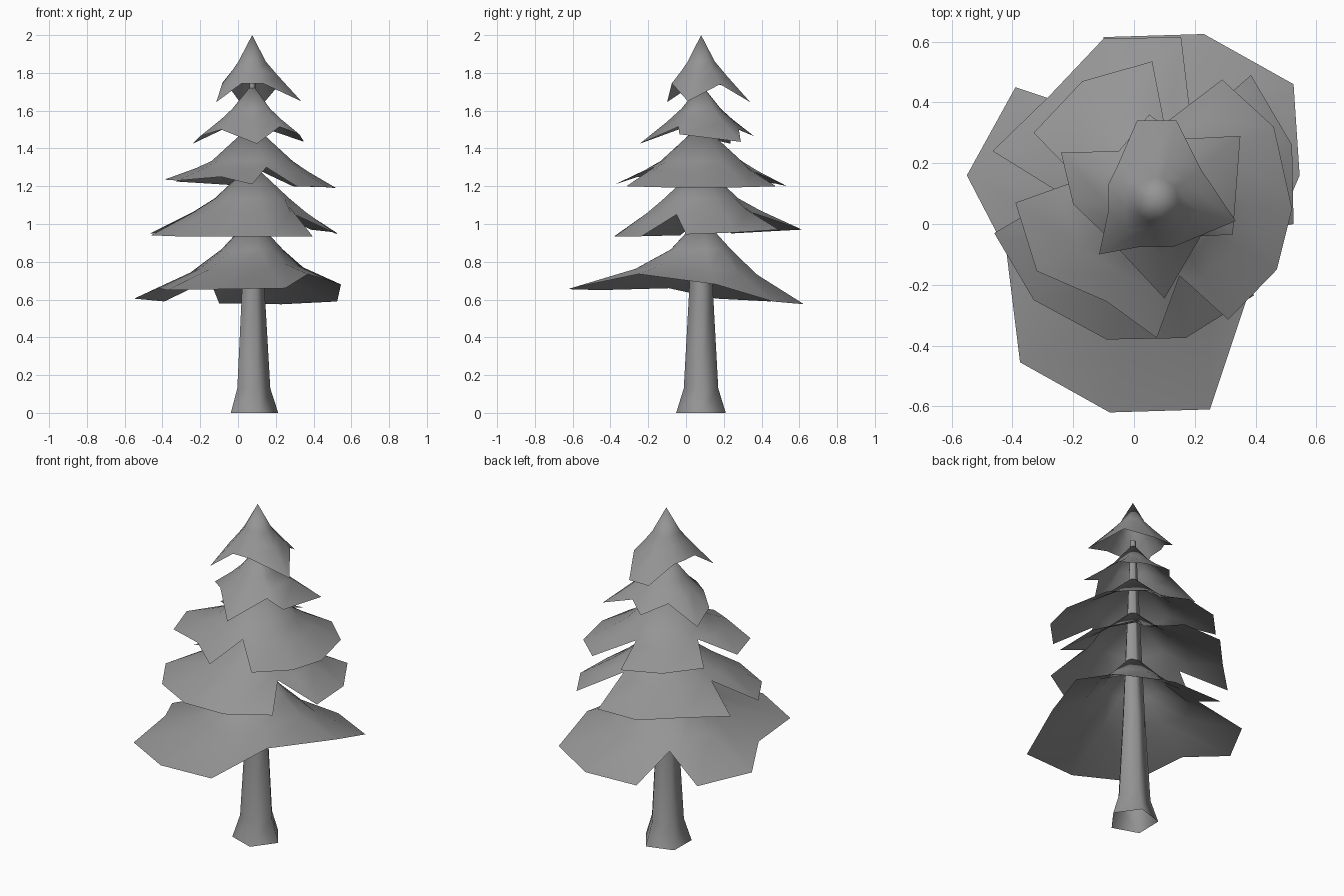
import bpy
import bmesh
from math import cos, sin, tau, hypot, radians

old = bpy.data.objects.get("Cube")
if old:
    bpy.data.objects.remove(old, do_unlink=True)

grey = bpy.data.materials.new("plain_grey")
grey.use_nodes = True
colour = (0.3, 0.3, 0.3, 1)
grey.diffuse_color = colour
grey.node_tree.nodes["Principled BSDF"].inputs["Base Color"].default_value = colour

AXIS_X, AXIS_Y = 0.075, 0.08


def finish(bm, name, angle):
    """Turn a bmesh into a smooth shaded object with the shared material."""
    mesh = bpy.data.meshes.new(name)
    bm.to_mesh(mesh)
    bm.free()
    mesh.materials.append(grey)
    obj = bpy.data.objects.new(name, mesh)
    bpy.context.collection.objects.link(obj)
    bpy.ops.object.select_all(action="DESELECT")
    obj.select_set(True)
    bpy.context.view_layer.objects.active = obj
    bpy.ops.object.shade_smooth_by_angle(angle=radians(angle))


def bridge(bm, lower, upper):
    """Join two rings of equal length with quads."""
    count = len(lower)
    for i in range(count):
        j = (i + 1) % count
        bm.faces.new((lower[i], lower[j], upper[j], upper[i]))


def branch_tier(name, apex, shoulder_radius, shoulder, sag, outline):
    """Open skirt: pointed top, round shoulder, sagging slope, ragged rim."""
    bm = bmesh.new()
    tip = bm.verts.new((AXIS_X, AXIS_Y, apex))
    ring, slope, rim = [], [], []
    for x, y, z in outline:
        dx, dy = x - AXIS_X, y - AXIS_Y
        k = shoulder_radius / hypot(dx, dy)
        upper = bm.verts.new((AXIS_X + dx * k, AXIS_Y + dy * k, shoulder))
        lower = bm.verts.new((x, y, z))
        middle = bm.verts.new(upper.co.lerp(lower.co, 0.35))
        middle.co.z -= sag
        ring.append(upper)
        slope.append(middle)
        rim.append(lower)
    bridge(bm, rim, slope)
    bridge(bm, slope, ring)
    for i, vert in enumerate(ring):
        bm.faces.new((vert, ring[(i + 1) % len(ring)], tip))
    finish(bm, name, 60)


# Trunk: five-sided, open flared foot, long taper towards the top
bm = bmesh.new()
SIDES = 5
rings = []
for radius, z in ((0.138, 0), (0.096, 0.13), (0.066, 0.65), (0.016, 1.76)):
    ring = []
    for i in range(SIDES):
        angle = radians(215) + tau * i / SIDES
        ring.append(bm.verts.new((AXIS_X + radius * cos(angle),
                                  AXIS_Y + radius * sin(angle), z)))
    rings.append(ring)
for lower, upper in zip(rings, rings[1:]):
    bridge(bm, lower, upper)
bm.faces.new(rings[-1])
finish(bm, "trunk", 80)

# Branch tiers, from the ground up; outlines run anticlockwise
branch_tier("bottom_branches", 1.04, 0.165, 0.865, 0.03, [
    (-0.08, -0.62, 0.655), (0.25, -0.61, 0.66), (0.37, -0.25, 0.735),
    (0.545, 0.16, 0.68), (0.525, 0.46, 0.59), (0.23, 0.625, 0.575),
    (-0.1, 0.615, 0.58), (-0.15, 0.37, 0.705), (-0.39, 0.45, 0.59),
    (-0.55, 0.16, 0.605), (-0.42, -0.09, 0.66), (-0.375, -0.455, 0.65)])

branch_tier("lower_branches", 1.32, 0.2, 1.135, 0.007, [
    (-0.09, -0.38, 0.935), (0.17, -0.375, 0.935), (0.395, -0.235, 0.935),
    (0.3, -0.05, 1.05), (0.525, 0, 0.945), (0.52, 0.26, 0.955),
    (0.385, 0.49, 0.97), (0.19, 0.32, 1.07), (0.155, 0.615, 0.97),
    (-0.1, 0.61, 0.97), (-0.28, 0.42, 0.96), (-0.465, 0.24, 0.95),
    (-0.24, 0.1, 1.05), (-0.46, -0.03, 0.94), (-0.33, -0.25, 0.935)])

branch_tier("middle_branches", 1.53, 0.215, 1.333, 0.005, [
    (-0.09, -0.255, 1.25), (0.075, -0.375, 1.21), (0.15, -0.17, 1.3),
    (0.31, -0.315, 1.2), (0.47, -0.15, 1.195), (0.52, 0.05, 1.19),
    (0.46, 0.32, 1.195), (0.29, 0.475, 1.2), (0.1, 0.33, 1.29),
    (0.06, 0.535, 1.2), (-0.17, 0.47, 1.215), (-0.33, 0.3, 1.225),
    (-0.18, 0.145, 1.3), (-0.39, 0.07, 1.235), (-0.32, -0.155, 1.23)])

branch_tier("upper_branches", 1.74, 0.105, 1.61, 0.005, [
    (0.1, -0.245, 1.425), (0.22, -0.04, 1.515), (0.325, -0.035, 1.475),
    (0.35, 0.29, 1.435), (0.16, 0.28, 1.5), (0.05, 0.36, 1.465),
    (-0.05, 0.24, 1.515), (-0.24, 0.235, 1.425), (-0.2, 0.065, 1.465),
    (-0.09, -0.04, 1.5)])

branch_tier("top_branches", 2.0, 0.075, 1.86, 0.003, [
    (-0.115, -0.1, 1.645), (0.02, -0.075, 1.745), (0.13, -0.075, 1.745),
    (0.335, 0.01, 1.65), (0.22, 0.18, 1.74), (0.14, 0.34, 1.645),
    (0.01, 0.34, 1.645), (-0.055, 0.19, 1.735), (-0.085, 0.13, 1.745),
    (-0.085, 0.04, 1.74)])
